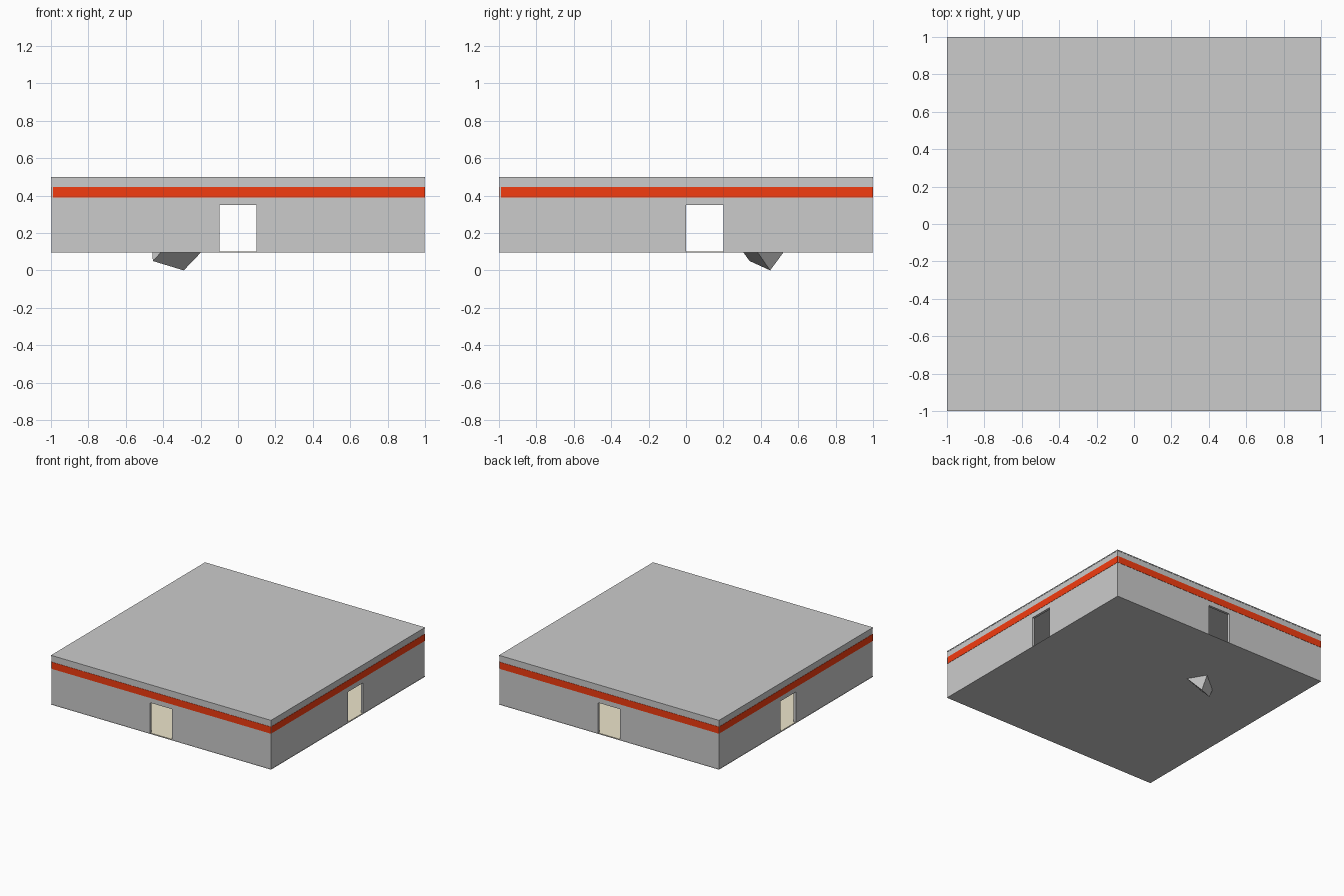
import bpy, bmesh, math
from mathutils import Matrix

if "Cube" in bpy.data.objects:
    bpy.data.objects.remove(bpy.data.objects["Cube"])

Z0, Z1, T = 0.095, 0.5, 0.02      # floor level, roof level, wall thickness


def material(name, col):
    m = bpy.data.materials.new(name)
    m.diffuse_color = (*col, 1)
    m.use_nodes = True
    m.node_tree.nodes["Principled BSDF"].inputs["Base Color"].default_value = m.diffuse_color
    return m


def finish(bm, name, mat=None):
    bmesh.ops.recalc_face_normals(bm, faces=bm.faces[:])
    me = bpy.data.meshes.new(name)
    bm.to_mesh(me)
    bm.free()
    ob = bpy.data.objects.new(name, me)
    bpy.context.collection.objects.link(ob)
    if mat:
        me.materials.append(mat)
    return ob


def prism(name, outline, y0, y1, turn=0, mat=None):
    """Extrude an x-z outline from y0 to y1, then turn it about z by quarter turns."""
    bm = bmesh.new()
    face = bm.faces.new([bm.verts.new((x, y0, z)) for x, z in outline])
    ext = bmesh.ops.extrude_face_region(bm, geom=[face])
    moved = [g for g in ext["geom"] if isinstance(g, bmesh.types.BMVert)]
    bmesh.ops.translate(bm, verts=moved, vec=(0, y1 - y0, 0))
    bm.transform(Matrix.Rotation(turn * math.pi / 2, 4, 'Z'))
    return finish(bm, name, mat)


def rect(x0, x1, z0, z1):
    return [(x0, z0), (x1, z0), (x1, z1), (x0, z1)]


red = material("red_stripe", (0.9, 0.045, 0.005))
beige = material("beige_floor", (0.85, 0.79, 0.6))

# Floor slab, floor covering and roof
prism("floor_slab", rect(-1, 1, Z0, Z0 + 0.003), -1, 1)
prism("floor_covering", rect(-0.995, 0.995, Z0 + 0.003, Z0 + 0.006), -0.995, 0.995, mat=beige)
prism("roof", rect(-1, 1, Z1 - 0.008, Z1), -1, 1)

# Four walls overlapping pinwheel-fashion, each with a doorway and a painted stripe
for turn, (side, d0) in enumerate([("front", -0.1), ("right", 0.0), ("back", -0.1), ("left", -0.2)]):
    d1, top = d0 + 0.2, 0.35
    zb, zt = Z0 + 0.003, Z1 - 0.008
    outline = [(-0.998 + T, zb), (d0, zb), (d0, top), (d1, top), (d1, zb),
               (0.998, zb), (0.998, zt), (-0.998 + T, zt)]
    prism(side + "_wall", outline, -0.998, -0.998 + T, turn)
    prism(side + "_stripe", rect(-0.99, 1, 0.39, 0.446), -1, -0.997, turn, red)

# Angular rock poking through the floor
points = [(-0.29, 0.45, 0.0), (-0.455, 0.34, 0.05),
          (-0.46, 0.39, 0.12), (-0.39, 0.29, 0.12), (-0.18, 0.37, 0.115),
          (-0.28, 0.535, 0.115), (-0.38, 0.48, 0.17), (-0.25, 0.33, 0.18), (-0.3, 0.42, 0.21)]
bm = bmesh.new()
for p in points:
    bm.verts.new(p)
bmesh.ops.convex_hull(bm, input=bm.verts[:])
finish(bm, "rock")
